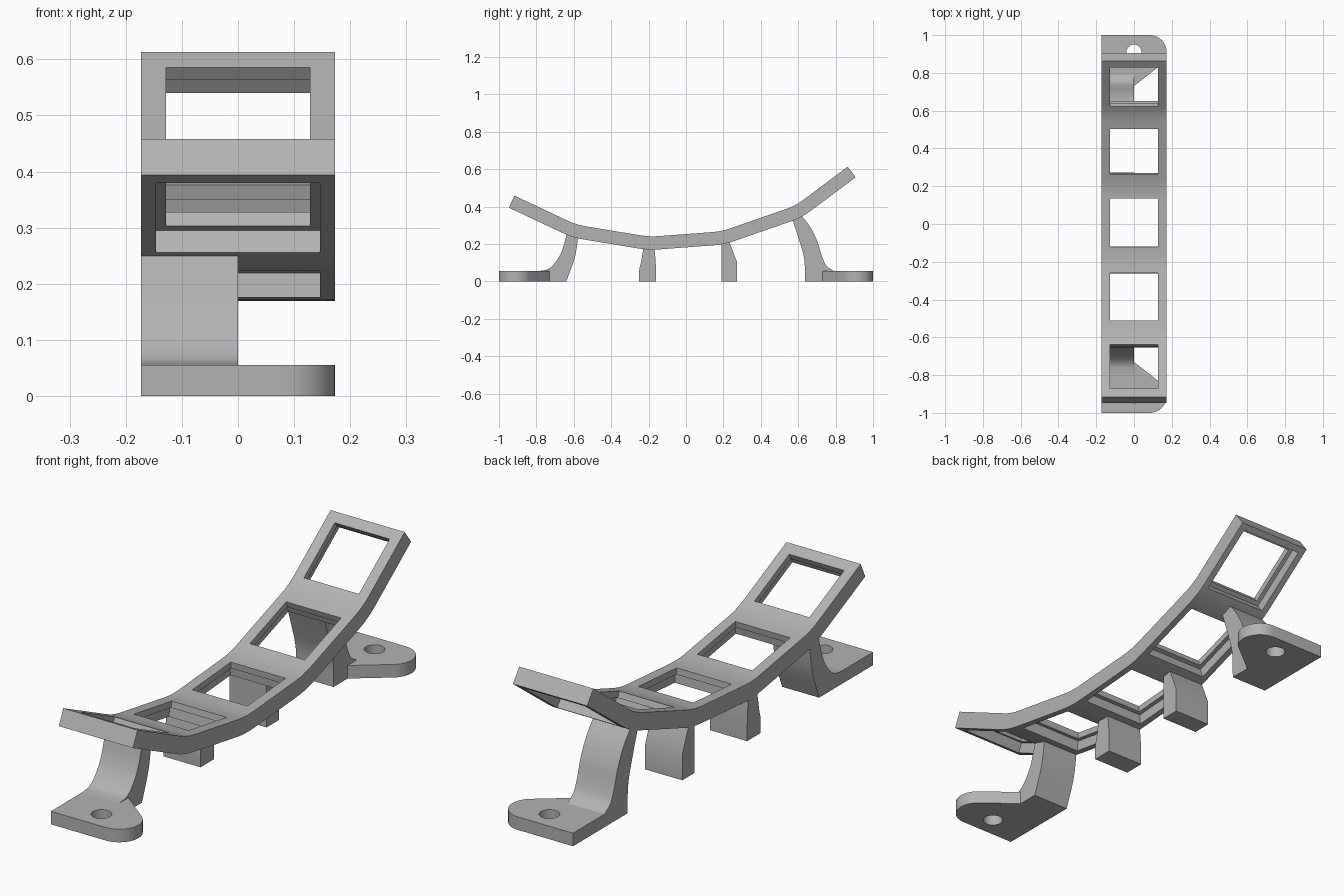
import bpy, bmesh, math
from mathutils import Vector, Matrix

if "Cube" in bpy.data.objects:
    bpy.data.objects.remove(bpy.data.objects["Cube"])

grey = bpy.data.materials.new("plain grey")
grey.diffuse_color = (0.45, 0.45, 0.45, 1)
grey.use_nodes = True
grey.node_tree.nodes["Principled BSDF"].inputs["Base Color"].default_value = grey.diffuse_color
XL, XR, T, FOOT = -0.173, 0.173, 0.071, 0.055


def finish(bm, name, smooth=None):
    bmesh.ops.recalc_face_normals(bm, faces=bm.faces)
    mesh = bpy.data.meshes.new(name)
    bm.to_mesh(mesh)
    bm.free()
    ob = bpy.data.objects.new(name, mesh)
    bpy.context.collection.objects.link(ob)
    mesh.materials.append(grey)
    if smooth:
        shade(ob, smooth)
    return ob


def shade(ob, angle):
    bpy.ops.object.select_all(action='DESELECT')
    ob.select_set(True)
    bpy.context.view_layer.objects.active = ob
    bpy.ops.object.shade_smooth_by_angle(angle=math.radians(angle))


def prism(name, points, depth, smooth=None):
    """Extrude a closed outline of 3D points along a vector."""
    bm = bmesh.new()
    face = bm.faces.new([bm.verts.new(p) for p in points])
    new = bmesh.ops.extrude_face_region(bm, geom=[face])["geom"]
    bmesh.ops.translate(bm, vec=depth, verts=[v for v in new if isinstance(v, bmesh.types.BMVert)])
    return finish(bm, name, smooth)


def side_prism(name, yz, x0, x1, smooth=None):
    return prism(name, [(x0, y, z) for y, z in yz], (x1 - x0, 0, 0), smooth)


def cut(ob, cutter):
    mod = ob.modifiers.new("cut", 'BOOLEAN')
    mod.operation, mod.solver, mod.object = 'DIFFERENCE', 'EXACT', cutter
    bpy.context.view_layer.objects.active = ob
    bpy.ops.object.modifier_apply(modifier=mod.name)
    bpy.data.objects.remove(cutter)


def curve(points, steps=5):
    """Smooth open curve through a few points."""
    p = [Vector(q) for q in points]
    p = [2 * p[0] - p[1]] + p + [2 * p[-1] - p[-2]]
    out = []
    for a, b, c, d in zip(p, p[1:], p[2:], p[3:]):
        for i in range(steps):
            t = i / steps
            out.append(0.5 * (2 * b + (c - a) * t + (2 * a - 5 * b + 4 * c - d) * t * t
                              + (3 * b - a - 3 * c + d) * t ** 3))
    return out + [p[-2]]


# Bent rail: upper line with softened bends, offset downwards
top = [Vector(p) for p in [(-0.917, 0.458), (-0.585, 0.302), (-0.195, 0.238),
                           (0.19, 0.267), (0.585, 0.404), (0.864, 0.613)]]
line = [top[0]]
for a, b, c in zip(top, top[1:], top[2:]):
    p, q = b + (a - b).normalized() * 0.05, b + (c - b).normalized() * 0.05
    line += [p.lerp(b, t).lerp(b.lerp(q, t), t) for t in (0, 0.25, 0.5, 0.75, 1)]
line.append(top[-1])
under = []
for i, p in enumerate(line):
    d = (line[min(i + 1, len(line) - 1)] - line[max(i - 1, 0)]).normalized()
    under.append(p + Vector((d.y, -d.x)) * T)
rail = side_prism("rail", line + under[::-1], XL, XR)

# Square windows, each with a wider recess on the underside
centres = [-0.755, -0.385, 0.007, 0.383, 0.725]
for half, upper, lower in ((0.128, 0.05, -0.15), (0.146, -0.027, -0.13)):
    bm = bmesh.new()
    for y, a, b in zip(centres, top, top[1:]):
        z = a.y + (b.y - a.y) * (y - a.x) / (b.x - a.x)
        ang = math.atan2(b.y - a.y, b.x - a.x)
        m = (Matrix.Translation((0, y, z)) @ Matrix.Rotation(ang, 4, 'X')
             @ Matrix.Translation((0, 0, (upper + lower) / 2))
             @ Matrix.Diagonal((2 * half, 2 * half, upper - lower, 1)))
        bmesh.ops.create_cube(bm, size=1, matrix=m)
    cut(rail, finish(bm, "window_cutter"))
shade(rail, 20)

# End legs: flared into the feet
side_prism("front_leg", curve([(-0.79, FOOT), (-0.74, 0.064), (-0.70, 0.10), (-0.665, 0.16), (-0.635, 0.26)])
           + curve([(-0.575, 0.25), (-0.595, 0.125), (-0.64, 0)]) + [Vector((-0.79, 0))], XL, 0, 30)
side_prism("back_leg", curve([(0.79, FOOT), (0.75, 0.085), (0.725, 0.14), (0.70, 0.22), (0.66, 0.297), (0.605, 0.365)])
           + curve([(0.562, 0.35), (0.605, 0.22), (0.632, 0.12), (0.637, 0)]) + [Vector((0.79, 0))], XL, 0, 30)

# Middle legs: short posts
side_prism("front_middle_leg", curve([(-0.25, 0), (-0.25, 0.06), (-0.24, 0.105), (-0.226, 0.19)])
           + curve([(-0.17, 0.19), (-0.162, 0.10), (-0.16, 0)]), XL, 0, 30)
side_prism("back_middle_leg", [(0.19, 0), (0.19, 0.22), (0.222, 0.23), (0.245, 0.175), (0.272, 0.105), (0.272, 0)],
           XL, 0, 30)

# Mounting feet: rounded tab with a screw hole
for name, s in (("front_foot", -1), ("back_foot", 1)):
    outline = [(XL, 0.73), (XL, 1.0)]
    for i in range(17):
        a = math.radians(90 - i * 142 / 16)
        outline.append((XR - 0.09 + 0.09 * math.cos(a), 0.91 + 0.09 * math.sin(a)))
    outline.append((0, 0.73))
    foot = prism(name, [(x, s * y, 0) for x, y in outline], (0, 0, FOOT))
    bm = bmesh.new()
    bmesh.ops.create_cone(bm, cap_ends=True, segments=32, radius1=0.04, radius2=0.04, depth=0.3,
                          matrix=Matrix.Translation((0, s * 0.91, 0)))
    cut(foot, finish(bm, "hole_cutter"))
    shade(foot, 30)
